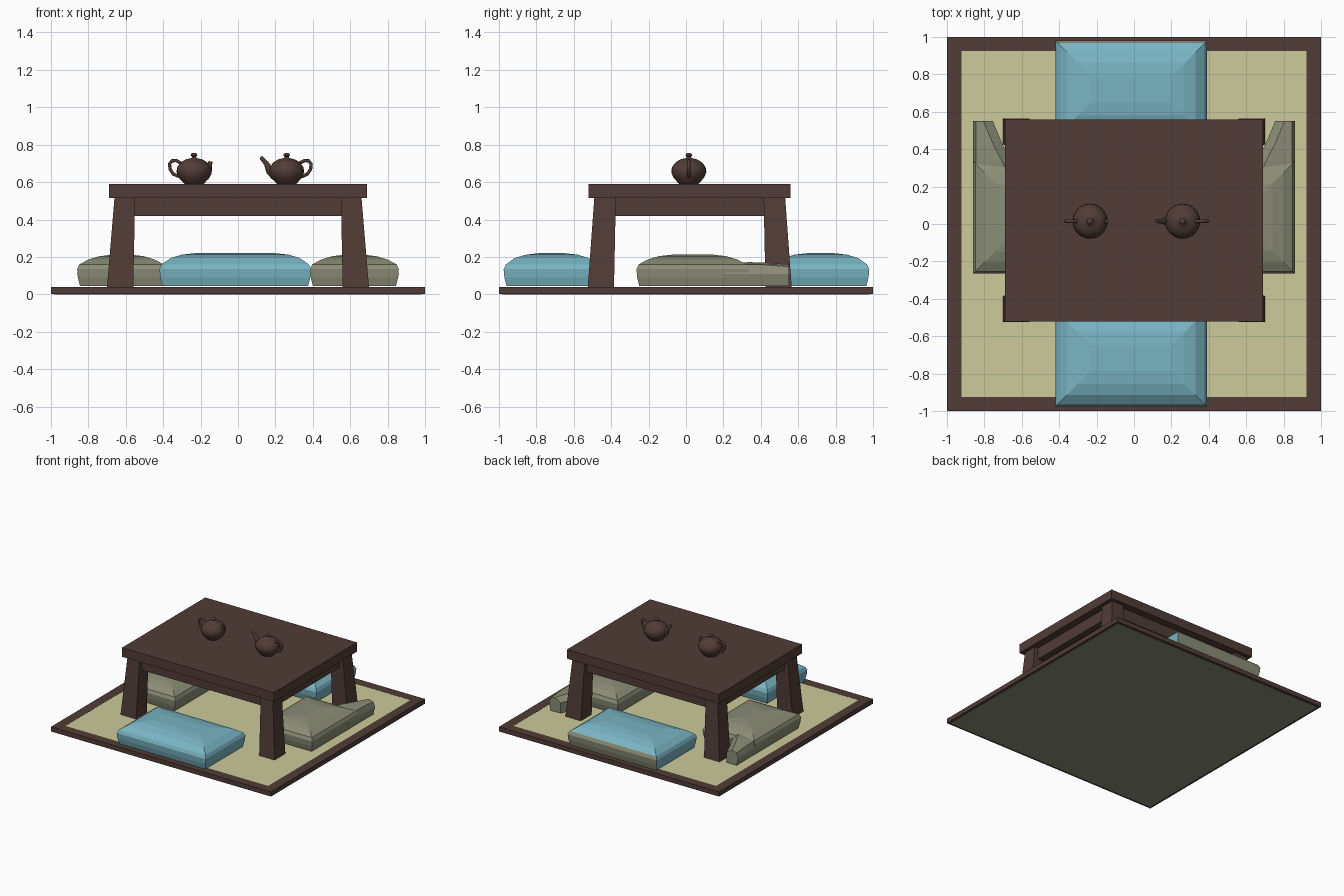
import bpy, bmesh, math
from mathutils import Vector

if "Cube" in bpy.data.objects:
    bpy.data.objects.remove(bpy.data.objects["Cube"])


def material(name, rgb):
    m = bpy.data.materials.new(name)
    lin = [((c / 255 + 0.055) / 1.055) ** 2.4 for c in rgb]
    m.diffuse_color = (*lin, 1)
    m.use_nodes = True
    m.node_tree.nodes["Principled BSDF"].inputs["Base Color"].default_value = m.diffuse_color
    return m


BROWN = material("dark wood", (81, 60, 54))
STRAW = material("straw", (204, 203, 154))
BLUE = material("blue cloth", (120, 180, 194))
SAGE = material("sage cloth", (139, 141, 119))


def finish(name, bm, mats, smooth=False):
    bmesh.ops.recalc_face_normals(bm, faces=bm.faces)
    me = bpy.data.meshes.new(name)
    bm.to_mesh(me)
    bm.free()
    for m in mats:
        me.materials.append(m)
    ob = bpy.data.objects.new(name, me)
    bpy.context.collection.objects.link(ob)
    if smooth:
        bpy.context.view_layer.objects.active = ob
        ob.select_set(True)
        bpy.ops.object.shade_smooth_by_angle(angle=math.radians(50))
        ob.select_set(False)
    return ob


def loft(bm, rings):
    """Skin a list of equal-length closed rings and cap both ends."""
    vs = [[bm.verts.new(p) for p in r] for r in rings]
    n = len(vs[0])
    for a, b in zip(vs, vs[1:]):
        for i in range(n):
            j = (i + 1) % n
            bm.faces.new((a[i], a[j], b[j], b[i]))
    bm.faces.new(vs[0][::-1])
    bm.faces.new(vs[-1])


def rect(x0, x1, y0, y1, z):
    return [(x0, y0, z), (x1, y0, z), (x1, y1, z), (x0, y1, z)]


def box(name, x0, x1, y0, y1, z0, z1, mat):
    bm = bmesh.new()
    loft(bm, [rect(x0, x1, y0, y1, z0), rect(x0, x1, y0, y1, z1)])
    return finish(name, bm, [mat])


# Mat: wooden border, straw field, backing underneath
for s, n in ((-1, "left"), (1, "right")):
    a, b = sorted((s, s * 0.922))
    box("mat_border_" + n, a, b, -1, 1, 0.002, 0.04, BROWN)
for s, n in ((-1, "front"), (1, "back")):
    a, b = sorted((s, s * 0.925))
    box("mat_border_" + n, -0.922, 0.922, a, b, 0.002, 0.04, BROWN)
box("mat_field", -0.922, 0.922, -0.925, 0.925, 0.006, 0.039, STRAW)
box("mat_backing", -0.98, 0.98, -0.98, 0.98, 0, 0.005, SAGE)

# Table top, tapered legs and apron rails
CY = 0.02
box("table_top", -0.69, 0.69, -0.52, 0.56, 0.515, 0.59, BROWN)
for sx in (-1, 1):
    for sy in (-1, 1):
        bm = bmesh.new()
        rings = []
        for z, xo, xi, yo, yi in ((0.04, 0.70, 0.56, 0.545, 0.405),
                                  (0.52, 0.66, 0.55, 0.51, 0.395)):
            rings.append(rect(sx * xi, sx * xo, CY + sy * yi, CY + sy * yo, z))
        loft(bm, rings)
        finish("table_leg", bm, [BROWN])
for s in (-1, 1):
    a, b = sorted((CY + s * 0.43, CY + s * 0.48))
    box("apron_long", -0.56, 0.56, a, b, 0.42, 0.516, BROWN)
    a, b = sorted((s * 0.58, s * 0.63))
    box("apron_short", a, b, CY - 0.4, CY + 0.4, 0.42, 0.516, BROWN)

# Cushions: (inset, height) rings give the puffed section
PUFF = ((0.015, 0.045), (0.004, 0.09), (0, 0.135), (0.012, 0.16),
        (0.06, 0.19), (0.12, 0.208), (0.19, 0.216))


def cushion(name, x0, x1, y0, y1, mats, lift=0.0):
    bm = bmesh.new()
    loft(bm, [rect(x0 + i, x1 - i, y0 + i, y1 - i, z + (lift if z > 0.18 else 0))
              for i, z in PUFF])
    return finish(name, bm, mats)


cushion("cushion_front", -0.42, 0.39, -0.975, -0.46, [BLUE], 0.004)
back = cushion("cushion_back", -0.42, 0.39, 0.46, 0.98, [BLUE, SAGE], 0.004)
for p in back.data.polygons:  # outer lower edge is sage
    if p.normal.y > 0.8:
        p.material_index = 1

for s, n in ((-1, "left"), (1, "right")):
    a, b = sorted((s * 0.385, s * 0.86))
    cushion("cushion_" + n, a, b, -0.265, 0.335, [SAGE], -0.004)
    # turned-out corner of the side cushion
    bm = bmesh.new()
    rings = []
    for y, xi, zt in ((0.20, 0.60, 0.165), (0.335, 0.655, 0.172),
                      (0.42, 0.70, 0.17), (0.55, 0.755, 0.16)):
        rings.append([(s * x, y, z) for x, z in (
            (xi, 0.045), (0.845, 0.045), (0.86, 0.11), (0.845, zt - 0.012),
            (xi + 0.05, zt), (xi, 0.13))])
    loft(bm, rings)
    finish("cushion_corner_" + n, bm, [SAGE])


# Teapots: lathed body with tube handle and spout
def tube(bm, path, radii, sides=10):
    pts = [Vector((x, 0, z)) for x, z in path]
    rings = []
    for i, p in enumerate(pts):
        t = (pts[min(i + 1, len(pts) - 1)] - pts[max(i - 1, 0)]).normalized()
        u = t.cross(Vector((0, 1, 0)))
        rings.append([p + radii[i] * (u * math.cos(k * math.tau / sides)
                      + Vector((0, 1, 0)) * math.sin(k * math.tau / sides))
                      for k in range(sides)])
    loft(bm, rings)


BODY = ((0.05, 0), (0.058, 0.008), (0.082, 0.035), (0.094, 0.065), (0.09, 0.09),
        (0.072, 0.115), (0.062, 0.122), (0.045, 0.132), (0.014, 0.14),
        (0.011, 0.146), (0.018, 0.154), (0.015, 0.163), (0.006, 0.167))
HANDLE = ((0.07, 0.113), (0.095, 0.126), (0.118, 0.125), (0.131, 0.108),
          (0.128, 0.08), (0.112, 0.055), (0.08, 0.04))
LONG_SPOUT = ((-0.06, 0.045), (-0.09, 0.07), (-0.108, 0.11), (-0.138, 0.145))
SHORT_SPOUT = ((-0.055, 0.04), (-0.075, 0.065), (-0.083, 0.095), (-0.088, 0.122))

for name, x, s, spout in (("teapot_left", -0.235, -1, SHORT_SPOUT),
                          ("teapot_right", 0.26, 1, LONG_SPOUT)):
    bm = bmesh.new()
    loft(bm, [[(r * math.cos(k * math.tau / 24), r * math.sin(k * math.tau / 24), z)
               for k in range(24)] for r, z in BODY])
    tube(bm, HANDLE, [0.009] * len(HANDLE))
    tube(bm, spout, (0.026, 0.021, 0.014, 0.010))
    for v in bm.verts:
        v.co = Vector((x + s * v.co.x, 0.015 + v.co.y, 0.589 + v.co.z))
    finish(name, bm, [BROWN], True)
